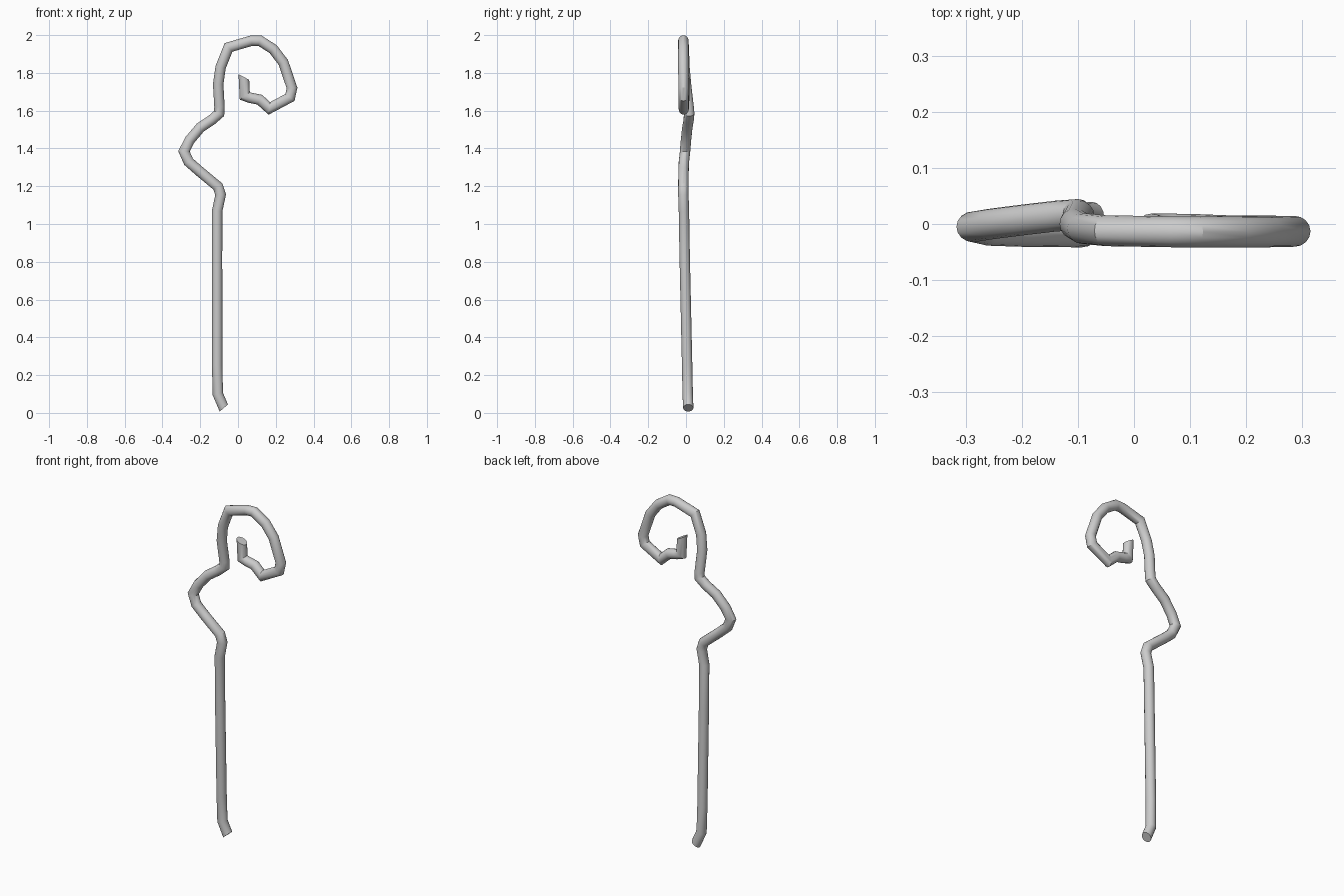
import bpy, bmesh, math
from mathutils import Vector

if "Cube" in bpy.data.objects:
    bpy.data.objects.remove(bpy.data.objects["Cube"])

R = 0.0275   # rod radius
SIDES = 16

# Centre line of the bent rod (x, y, z): foot, shaft, side kink, then curl
path = [Vector(p) for p in [
    (-0.075, 0.012, 0.026), (-0.107, 0.009, 0.10), (-0.110, 0.006, 0.25),
    (-0.111, -0.007, 0.83), (-0.110, -0.011, 1.07), (-0.092, -0.014, 1.155),
    (-0.106, -0.014, 1.198), (-0.205, -0.013, 1.28), (-0.262, -0.011, 1.33),
    (-0.286, -0.005, 1.385), (-0.255, 0.000, 1.445), (-0.200, 0.007, 1.51),
    (-0.140, 0.014, 1.55), (-0.100, 0.017, 1.585), (-0.098, 0.014, 1.62),
    (-0.105, 0.000, 1.74), (-0.092, -0.008, 1.83), (-0.050, -0.012, 1.935),
    (0.070, -0.014, 1.970), (0.115, -0.014, 1.971), (0.187, -0.014, 1.925),
    (0.240, -0.014, 1.855), (0.286, -0.013, 1.72), (0.275, -0.013, 1.67),
    (0.166, -0.012, 1.612), (0.115, -0.010, 1.658), (0.065, -0.009, 1.668),
    (0.036, -0.009, 1.678), (0.031, -0.009, 1.778)]]


def flat_dir(a, b):
    return Vector((b.x - a.x, 0, b.z - a.z)).normalized()


# Sweep mitred rings along the centre line
bm = bmesh.new()
rings = []
last = len(path) - 1
for i, p in enumerate(path):
    d_in = flat_dir(path[max(i - 1, 0)], path[max(i, 1)])
    d_out = flat_dir(path[min(i, last - 1)], path[min(i + 1, last)])
    t = (d_in + d_out).normalized()
    if i == last:                      # slanted cut at the tip
        t = Vector((0.45, 0, 0.89))
    if i == 0:                         # slanted cut at the foot
        t = Vector((-0.65, 0, 0.76))
    width = R / max(t.dot(d_in), 0.6)
    side = Vector((t.z, 0, -t.x))
    ring = []
    for k in range(SIDES):
        a = 2 * math.pi * k / SIDES
        ring.append(bm.verts.new(p + side * (width * math.cos(a))
                                 + Vector((0, R * math.sin(a), 0))))
    rings.append(ring)
for r0, r1 in zip(rings, rings[1:]):
    for k in range(SIDES):
        j = (k + 1) % SIDES
        bm.faces.new((r0[k], r0[j], r1[j], r1[k]))
bm.faces.new(rings[0][::-1])
bm.faces.new(rings[-1])
bmesh.ops.recalc_face_normals(bm, faces=bm.faces)

mesh = bpy.data.meshes.new("curled_rod")
bm.to_mesh(mesh)
bm.free()
rod = bpy.data.objects.new("curled_rod", mesh)
bpy.context.collection.objects.link(rod)
bpy.context.view_layer.objects.active = rod
rod.select_set(True)
bpy.ops.object.shade_smooth_by_angle(angle=math.radians(30))
